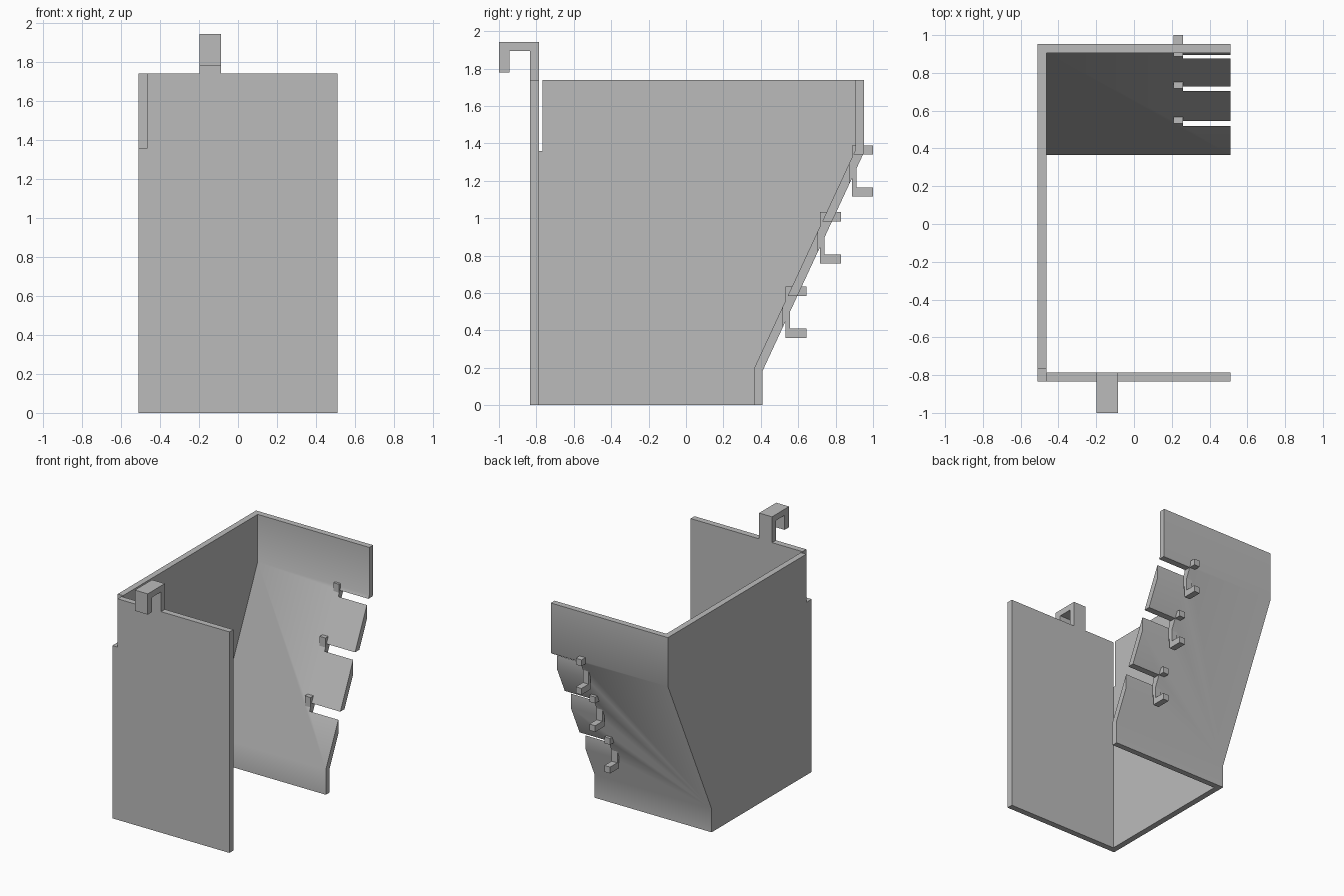
import bpy
import bmesh
import math

if "Cube" in bpy.data.objects:
    bpy.data.objects.remove(bpy.data.objects["Cube"], do_unlink=True)

GREY = (0.5, 0.5, 0.5, 1)
grey = bpy.data.materials.new("plain grey")
grey.use_nodes = True
grey.diffuse_color = GREY
grey.node_tree.nodes["Principled BSDF"].inputs["Base Color"].default_value = GREY


def extrude_x(name, profile, x0, x1):
    """Extrude a closed (y, z) profile between two x positions."""
    bm = bmesh.new()
    face = bm.faces.new([bm.verts.new((x0, y, z)) for y, z in profile])
    grown = bmesh.ops.extrude_face_region(bm, geom=[face])["geom"]
    moved = [g for g in grown if isinstance(g, bmesh.types.BMVert)]
    bmesh.ops.translate(bm, verts=moved, vec=(x1 - x0, 0, 0))
    bmesh.ops.recalc_face_normals(bm, faces=bm.faces)
    mesh = bpy.data.meshes.new(name)
    bm.to_mesh(mesh)
    bm.free()
    mesh.materials.append(grey)
    obj = bpy.data.objects.new(name, mesh)
    bpy.context.collection.objects.link(obj)
    return obj


def rect(y0, y1, z0, z1):
    return [(y0, z0), (y1, z0), (y1, z1), (y0, z1)]


def cut(target, cutter):
    """Subtract the cutter for good and remove it."""
    cutter.hide_render = True
    mod = target.modifiers.new("cut", 'BOOLEAN')
    mod.operation = 'DIFFERENCE'
    mod.solver = 'EXACT'
    mod.object = cutter
    bpy.context.view_layer.objects.active = target
    bpy.ops.object.modifier_apply(modifier=mod.name)
    bpy.data.objects.remove(cutter, do_unlink=True)


HALF, TOP = 0.51, 1.74
INNER_X = -0.463
FRONT, FRONT_IN = -0.835, -0.787
SLOT_X, HOOK_X = 0.26, 0.21

# Holder walls: front, side and bent back wall, open at one side, top and bottom
holder = extrude_x("holder_walls", [
    (FRONT, 0), (FRONT, TOP), (0.953, TOP), (0.953, 1.355),
    (0.41, 0.185), (0.41, 0)], -HALF, HALF)
cut(holder, extrude_x("cavity", [
    (FRONT_IN, -0.1), (FRONT_IN, 2), (0.906, 2), (0.906, 1.365),
    (0.364, 0.197), (0.364, -0.1)], INNER_X, 1))

# Corner notch between front and side wall
cut(holder, extrude_x("corner_notch", rect(-1, -0.768, 1.36, 2), -1, INNER_X))

# Back slots, each with a C-shaped hook at its closed end
# (hook back y, hook top z)
hooks = {"upper": (0.887, 1.39), "middle": (0.717, 1.032), "lower": (0.531, 0.635)}
for name, (y, z) in hooks.items():
    cut(holder, extrude_x("slot", rect(y - 0.012, y + 0.3, z - 0.3, z - 0.05),
                          SLOT_X, 1))
    end, bar, low = y + 0.113, y + 0.024, z - 0.275
    extrude_x(name + "_back_hook", [
        (y, z), (end, z), (end, z - 0.05), (bar, z - 0.05),
        (bar, low + 0.05), (end, low + 0.05), (end, low), (y, low)],
        HOOK_X, SLOT_X)

# Hanging hook on top of the front wall
extrude_x("front_hook", [
    (FRONT_IN, TOP), (FRONT_IN, 1.943), (-1, 1.943), (-1, 1.78),
    (-0.945, 1.78), (-0.945, 1.895), (FRONT, 1.895), (FRONT, TOP)],
    -0.198, -0.086)

# Soft shading over the shallow bends only
bpy.ops.object.select_all(action='DESELECT')
holder.select_set(True)
bpy.context.view_layer.objects.active = holder
bpy.ops.object.shade_smooth_by_angle(angle=math.radians(30))
